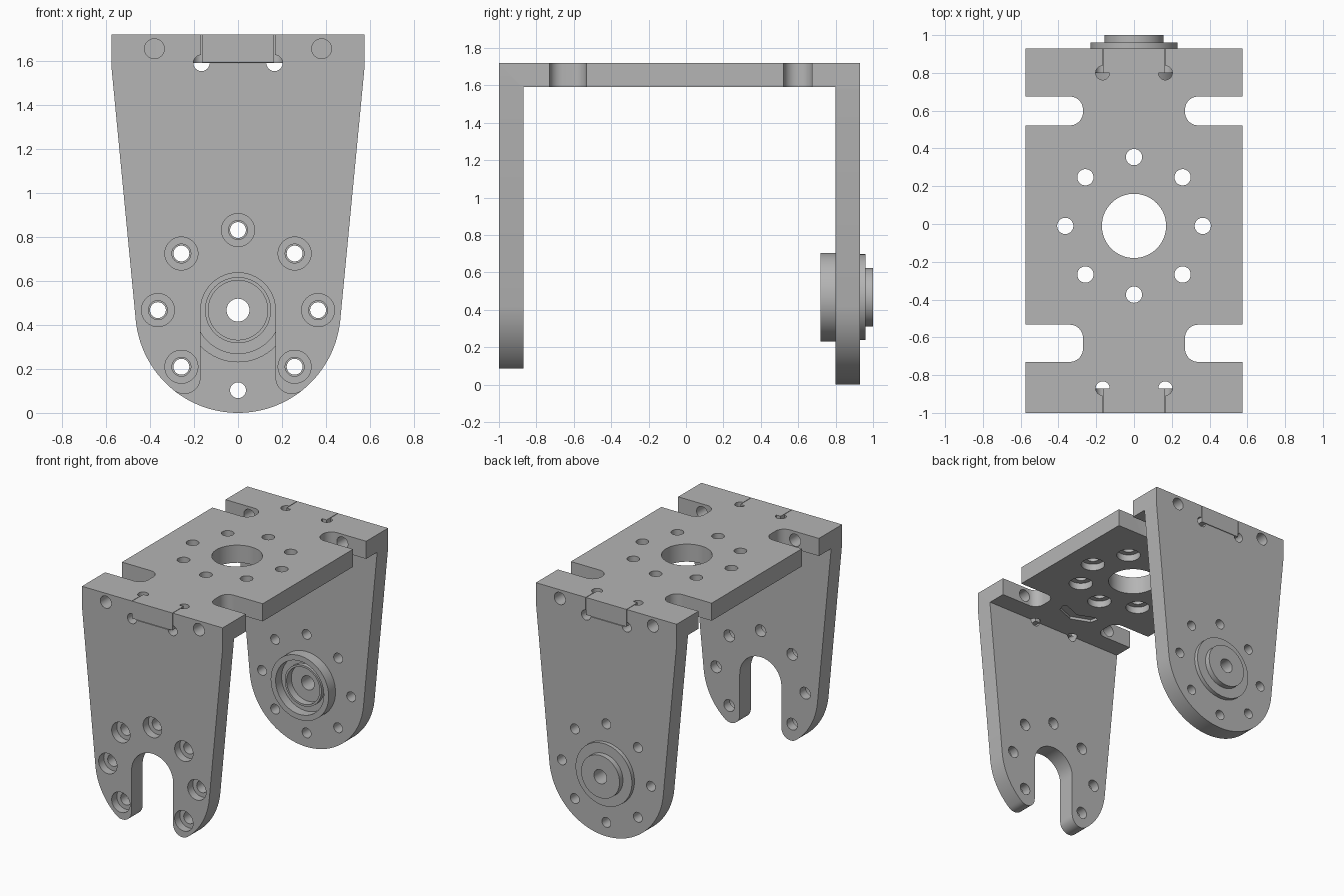
import bpy, bmesh
from math import sin, cos, pi, radians
from mathutils import Vector

cube = bpy.data.objects.get("Cube")
if cube:
    bpy.data.objects.remove(cube, do_unlink=True)

grey = bpy.data.materials.new("bracket grey")
grey.use_nodes = True
COLOUR = (0.46, 0.46, 0.46, 1)
grey.diffuse_color = COLOUR
grey.node_tree.nodes["Principled BSDF"].inputs["Base Color"].default_value = COLOUR

FRONT, FRONT_IN, BACK_IN, BACK = -1.0, -0.87, 0.80, 0.93
TOP, UNDER = 1.72, 1.59
HALF, HUB_Z, PITCH, END_R = 0.575, 0.467, 0.364, 0.467
MID_Y = -0.01


def arc(cx, cy, r, a0, a1, n=16):
    return [(cx + r * cos(radians(a0 + (a1 - a0) * i / n)),
             cy + r * sin(radians(a0 + (a1 - a0) * i / n))) for i in range(n + 1)]


def prism(name, outline, axis, a, b):
    """Extrude a 2D outline along y (outline in x,z) or z (outline in x,y)."""
    bm = bmesh.new()
    place = (lambda p, t: (p[0], t, p[1])) if axis == "y" else (lambda p, t: (p[0], p[1], t))
    face = bm.faces.new([bm.verts.new(place(p, a)) for p in outline])
    new = bmesh.ops.extrude_face_region(bm, geom=[face])["geom"]
    shift = Vector(place((0, 0), b - a))
    bmesh.ops.translate(bm, vec=shift, verts=[v for v in new if isinstance(v, bmesh.types.BMVert)])
    bmesh.ops.recalc_face_normals(bm, faces=bm.faces)
    return to_object(name, bm)


def to_object(name, bm):
    mesh = bpy.data.meshes.new(name)
    bm.to_mesh(mesh)
    bm.free()
    mesh.materials.append(grey)
    ob = bpy.data.objects.new(name, mesh)
    bpy.context.collection.objects.link(ob)
    return ob


def box(name, x0, x1, y0, y1, z0, z1):
    return prism(name, [(x0, y0), (x1, y0), (x1, y1), (x0, y1)], "z", z0, z1)


def disc(cx, cy, r, axis, a, b, n=48):
    return prism("cutter", arc(cx, cy, r, 0, 360, n)[:-1], axis, a, b)


def combine(target, tool, operation="DIFFERENCE"):
    tool.hide_render = True
    mod = target.modifiers.new("combine", "BOOLEAN")
    mod.operation, mod.object, mod.solver = operation, tool, "EXACT"
    bpy.context.view_layer.objects.active = target
    bpy.ops.object.modifier_apply(modifier=mod.name)
    bpy.data.objects.remove(tool, do_unlink=True)


def ring(cx, cy, r):
    return [(cx + r * cos(k * pi / 4), cy + r * sin(k * pi / 4)) for k in range(8)]


def smooth(ob):
    bpy.ops.object.select_all(action="DESELECT")
    ob.select_set(True)
    bpy.context.view_layer.objects.active = ob
    bpy.ops.object.shade_smooth_by_angle(angle=radians(30))


# Tapered side plates with rounded lower ends
shoulders = [(HALF, 1.57), (HALF, TOP), (-HALF, TOP), (-HALF, 1.57)]
side_outline = arc(0, HUB_Z, END_R, -174.3, -5.7, 64) + shoulders
bracket = prism("bracket", side_outline, "y", BACK_IN, BACK)

# Front plate is a fork: open slot with rounded tips
SLOT_R, TIP_R = 0.17, 0.075
tip_x = SLOT_R + TIP_R
tip_z = HUB_Z - ((END_R - TIP_R) ** 2 - tip_x ** 2) ** 0.5
half = (arc(0, HUB_Z, SLOT_R, 90, 0) + arc(tip_x, tip_z, TIP_R, 180, 309, 16)
        + arc(0, HUB_Z, END_R, -50, -5.7, 24) + shoulders[:2])
fork = half + [(-x, z) for x, z in reversed(half[1:])]
combine(bracket, prism("fork", fork, "y", FRONT, FRONT_IN), "UNION")

# Top plate
combine(bracket, box("top", -HALF, HALF, FRONT, BACK, UNDER, TOP), "UNION")

# Top plate: central opening and ring of holes counterbored from below
combine(bracket, disc(0, MID_Y, 0.17, "z", 1.5, 1.8, 64))
for x, y in ring(0, MID_Y, PITCH):
    combine(bracket, disc(x, y, 0.043, "z", 1.5, 1.8))
    combine(bracket, disc(x, y, 0.082, "z", 1.5, UNDER + 0.05))

# Top plate: rounded side notches, with screw holes leading into them
for y0, y1, hole in ((-0.73, -0.533, (-1.1, -0.65)), (0.522, 0.675, (0.6, 1.1))):
    for s in (-1, 1):
        r = 0.07
        notch = ([(0.8, y1)] + arc(0.27 + r, y1 - r, r, 90, 180, 10)
                 + arc(0.27 + r, y0 + r, r, 180, 270, 10) + [(0.8, y0)])
        combine(bracket, prism("cutter", [(s * x, y) for x, y in notch], "z", 1.5, 1.8))
        combine(bracket, disc(s * 0.38, 1.655, 0.045, "y", *hole))

# Shallow direction mark under the top plate
w = 0.035
mark = [(0, -0.69), (0.14, -0.6 - w), (0.155, -0.58), (0.13, -0.6 + w), (0, -0.62),
        (-0.13, -0.6 + w), (-0.155, -0.58), (-0.14, -0.6 - w)]
combine(bracket, prism("cutter", mark, "z", 1.5, UNDER + 0.02))

# Side plates: bolt circles, the fork's counterbored from the front
for x, z in ring(0, HUB_Z, PITCH):
    combine(bracket, disc(x, z, 0.036, "y", 0.7, 1.1))
    if abs(x) > 0.1 or z > HUB_Z:
        combine(bracket, disc(x, z, 0.043, "y", -1.1, -0.8))
        combine(bracket, disc(x, z, 0.075, "y", -1.1, FRONT + 0.06))
combine(bracket, disc(0, HUB_Z, 0.19, "y", 0.7, 1.1))

# Corner relief holes and the slit-edged tabs between them
RELIEF_X, GAP = 0.166, 0.002
for name, y0, y1, inner in (("front_tab", FRONT, FRONT_IN, FRONT_IN),
                            ("back_tab", BACK_IN, BACK, BACK_IN)):
    for s in (-1, 1):
        combine(bracket, disc(s * RELIEF_X, UNDER, 0.037, "y", y0 - 0.01, y1 + 0.01, 32))
        combine(bracket, disc(s * RELIEF_X, inner, 0.037, "z", UNDER - 0.01, TOP + 0.05, 32))
    e = RELIEF_X + GAP
    out = (y0 - 0.1, y1) if inner == y1 else (y0, y1 + 0.1)
    combine(bracket, box("cutter", -e, e, *out, UNDER - GAP, TOP + 0.1))
    e = RELIEF_X - GAP
    box(name, -e, e, y0, y1, UNDER + GAP, TOP)

bm = bmesh.new()
bm.from_mesh(bracket.data)
bmesh.ops.remove_doubles(bm, verts=bm.verts, dist=0.0001)
bmesh.ops.dissolve_limit(bm, angle_limit=0.002, verts=bm.verts, edges=bm.edges)
bm.to_mesh(bracket.data)
bm.free()
smooth(bracket)

# Hub turned about y: bearing seat inside, flange and stub outside
profile = [(0.052, 1.0), (0.157, 1.0), (0.157, 0.96), (0.23, 0.96), (0.23, 0.92), (0.2, 0.92),
           (0.2, 0.81), (0.237, 0.81), (0.237, 0.72), (0.197, 0.72), (0.197, 0.79),
           (0.15, 0.79), (0.15, 0.76), (0.135, 0.76), (0.135, 0.815), (0.052, 0.815)]
bm = bmesh.new()
verts = [bm.verts.new((r, y, HUB_Z)) for r, y in profile]
edges = [bm.edges.new((verts[i - 1], verts[i])) for i in range(len(verts))]
bmesh.ops.spin(bm, geom=verts + edges, cent=(0, 0, HUB_Z), axis=(0, 1, 0),
               angle=2 * pi, steps=64, use_duplicate=False)
bmesh.ops.remove_doubles(bm, verts=bm.verts, dist=0.0001)
bmesh.ops.recalc_face_normals(bm, faces=bm.faces)
smooth(to_object("hub", bm))
